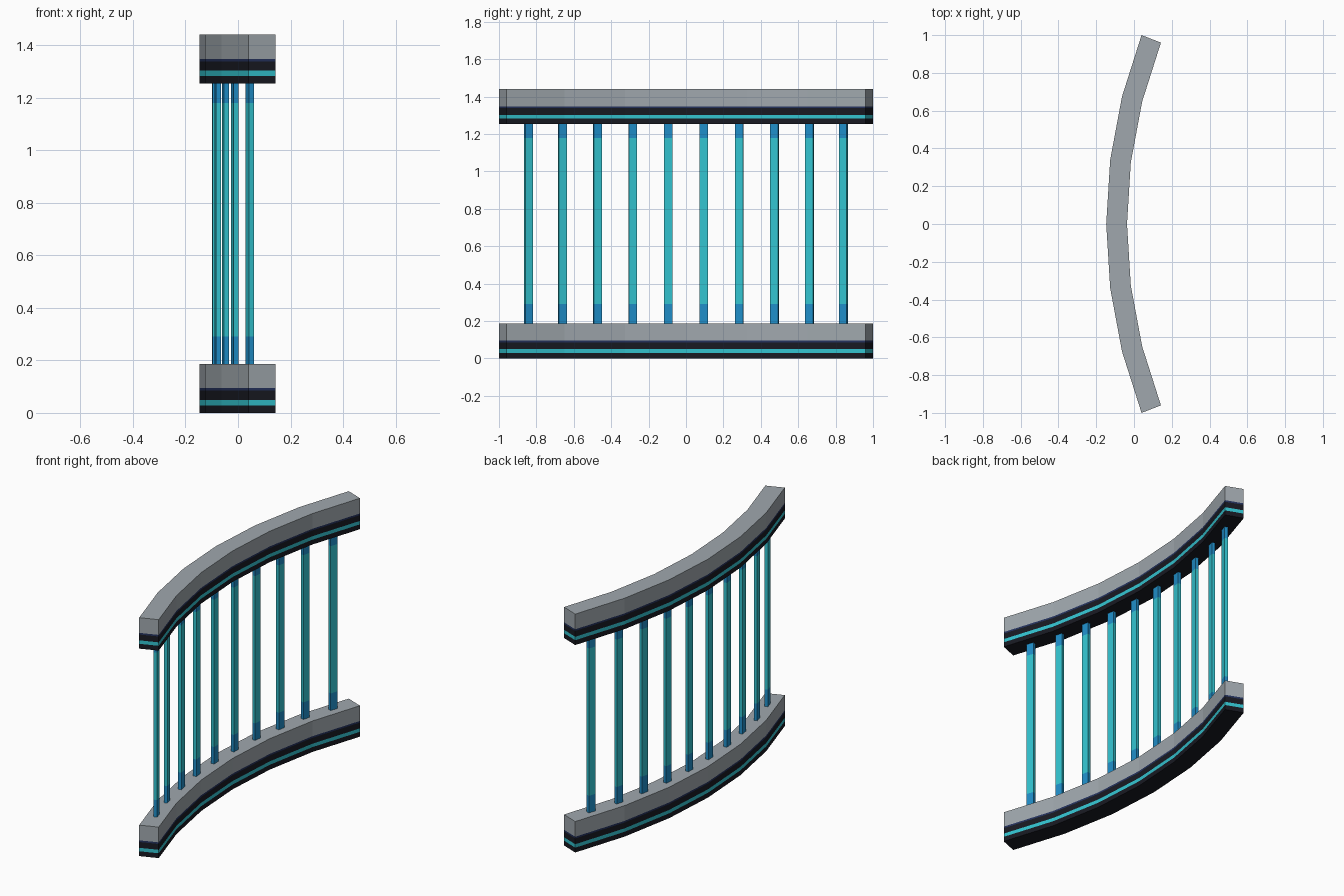
import bpy, bmesh, math

if "Cube" in bpy.data.objects:
    bpy.data.objects.remove(bpy.data.objects["Cube"])

CX = 2.62                      # centre of the arc lies at (CX, 0)
R_OUT, R_IN, R_MID = 2.767, 2.657, 2.714
HALF = math.asin(1 / R_OUT)    # half the swept angle
SEG = 6
STEP = 2 * HALF / SEG


def material(name, rgb):
    m = bpy.data.materials.new(name)
    m.diffuse_color = (*rgb, 1)
    m.use_nodes = True
    m.node_tree.nodes["Principled BSDF"].inputs["Base Color"].default_value = m.diffuse_color
    return m


grey = material("grey", (0.35, 0.39, 0.42))
black = material("black", (0.009, 0.010, 0.016))
navy = material("navy", (0.018, 0.032, 0.11))
cyan = material("cyan", (0.033, 0.55, 0.63))
blue = material("blue", (0.014, 0.27, 0.58))


def polar(r, a, z):
    return (CX - r * math.cos(a), r * math.sin(a), z)


def finish(name, bm, mats):
    bmesh.ops.recalc_face_normals(bm, faces=bm.faces[:])
    me = bpy.data.meshes.new(name)
    bm.to_mesh(me)
    bm.free()
    for m in mats:
        me.materials.append(m)
    ob = bpy.data.objects.new(name, me)
    bpy.context.collection.objects.link(ob)
    return ob


def stack(name, rings, zs, band_mats, mats):
    """Closed outline lofted up through heights zs, one material per band."""
    bm = bmesh.new()
    loops = [[bm.verts.new(p) for p in rings(z)] for z in zs]
    n = len(loops[0])
    for k, mi in enumerate(band_mats):
        lo, hi = loops[k], loops[k + 1]
        for i in range(n):
            j = (i + 1) % n
            bm.faces.new((lo[i], lo[j], hi[j], hi[i])).material_index = mi
    # caps as quads between opposite sides of the outline
    for loop, mi in ((loops[0], band_mats[0]), (loops[-1], band_mats[-1])):
        for i in range(n // 2 - 1):
            f = bm.faces.new((loop[i], loop[i + 1], loop[n - 2 - i], loop[n - 1 - i]))
            f.material_index = mi
    return finish(name, bm, mats)


# Curved rails with painted bands
def rail_outline(z):
    angles = [-HALF + STEP * i for i in range(SEG + 1)]
    return ([polar(R_OUT, a, z) for a in angles]
            + [polar(R_IN, a, z) for a in reversed(angles)])


for name, base in (("bottom_rail", 0.0), ("top_rail", 1.253)):
    zs = [base + h for h in (0, 0.029, 0.050, 0.085, 0.095, 0.187)]
    stack(name, rail_outline, zs, (0, 1, 0, 2, 3), (black, cyan, navy, grey))

# Upright bars following the faceted curve, blue at both ends
W, T = 0.045, 0.020
for i in range(10):
    a = math.radians(4.02) * (i - 4.5)
    mid = (math.floor(a / STEP) + 0.5) * STEP
    r = R_MID * math.cos(STEP / 2) / math.cos(a - mid)

    def bar_outline(z, a=a, r=r):
        d = W / 2 / r
        return [polar(r + T / 2, a - d, z), polar(r + T / 2, a + d, z),
                polar(r - T / 2, a + d, z), polar(r - T / 2, a - d, z)]

    stack(f"bar_{i + 1}", bar_outline, (0.18, 0.29, 1.18, 1.26),
          (1, 0, 1), (cyan, blue))
